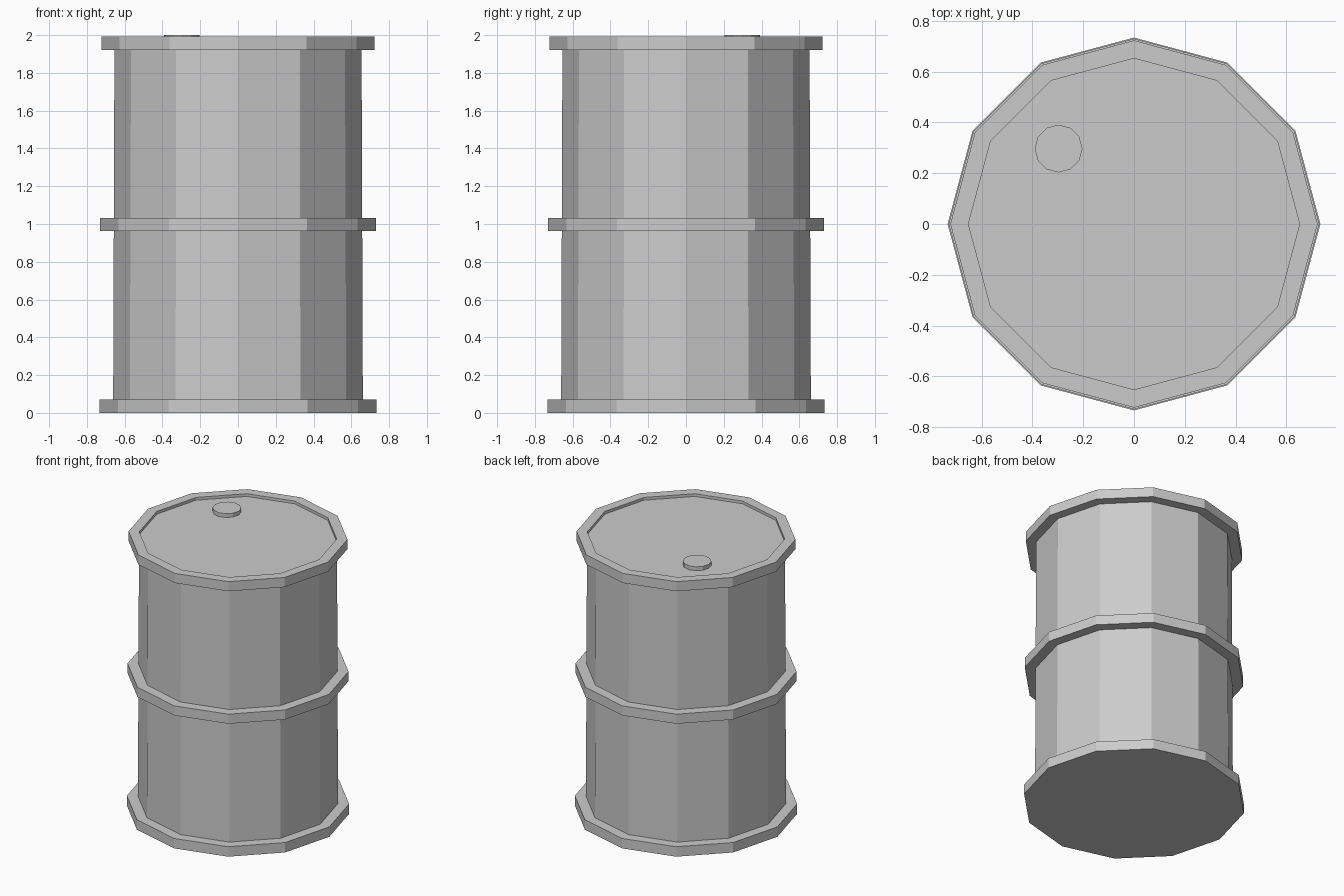
import bpy, bmesh
from math import cos, sin, tau

if "Cube" in bpy.data.objects:
    bpy.data.objects.remove(bpy.data.objects["Cube"])

SIDES = 12


def lathe(name, profile, closed=False, center=(0, 0)):
    """Revolve (radius, z) points into a faceted solid; open profiles get end caps."""
    bm = bmesh.new()
    rings = [[bm.verts.new((r * cos(tau * i / SIDES), r * sin(tau * i / SIDES), z))
              for i in range(SIDES)] for r, z in profile]
    pairs = list(zip(rings, rings[1:]))
    if closed:
        pairs.append((rings[-1], rings[0]))
    else:
        bm.faces.new(rings[0])
        bm.faces.new(rings[-1])
    for a, b in pairs:
        for i in range(SIDES):
            j = (i + 1) % SIDES
            bm.faces.new((a[i], a[j], b[j], b[i]))
    bmesh.ops.recalc_face_normals(bm, faces=bm.faces)
    mesh = bpy.data.meshes.new(name)
    bm.to_mesh(mesh)
    bm.free()
    obj = bpy.data.objects.new(name, mesh)
    obj.location = (*center, 0)
    bpy.context.collection.objects.link(obj)
    return obj


# Base disc, flat underneath
lathe("bottom_rim", [(0.734, 0), (0.734, 0.072)])

# Slightly tapered drum wall, its top forming the sunken lid
lathe("drum_body", [(0.661, 0.04), (0.654, 1.972)])

# Raised hoops: middle band and the rim around the lid
for name, inner, outer, low, high in (
    ("middle_hoop", 0.645, 0.730, 0.963, 1.033),
    ("top_rim", 0.652, 0.723, 1.922, 1.992),
):
    lathe(name, [(inner, low), (outer, low), (outer, high), (inner, high)], closed=True)

# Filler cap on the lid
lathe("filler_cap", [(0.094, 1.96), (0.094, 2.0)], center=(-0.297, 0.297))
